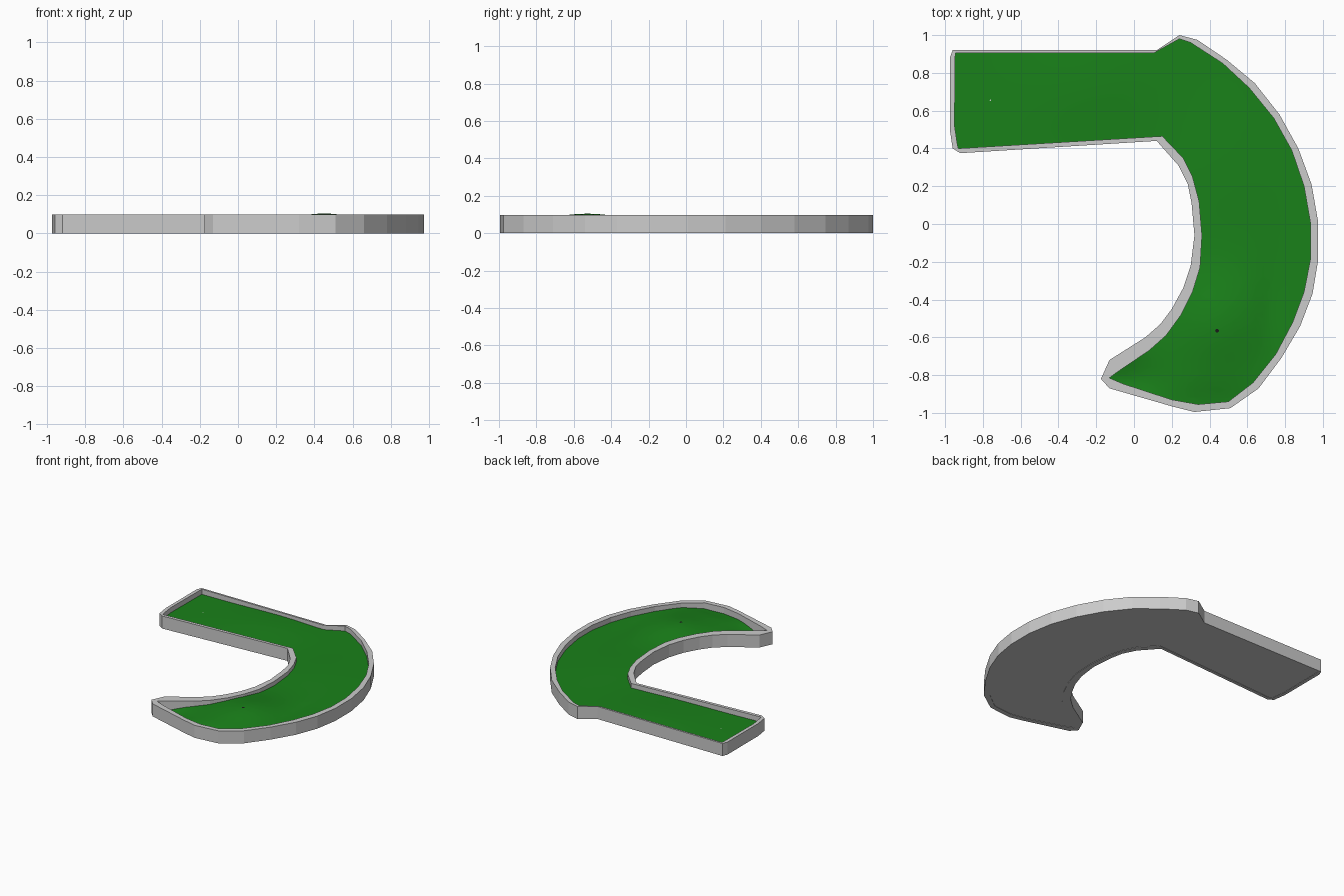
import bpy, bmesh
from math import exp
from mathutils import Vector

if "Cube" in bpy.data.objects:
    bpy.data.objects.remove(bpy.data.objects["Cube"])

# matched outlines of the kerb, clockwise from the top left corner
OUTER = [(-.96, .92), (.12, .92), (.24, 1), (.335, .975), (.49, .87), (.64, .745), (.77, .58),
         (.87, .40), (.94, .21), (.975, .01), (.975, -.19), (.945, -.37), (.88, -.54), (.78, -.71),
         (.66, -.87), (.51, -.975), (.32, -.995), (.2, -.965), (-.13, -.87), (-.175, -.82),
         (-.13, -.72), (.06, -.60), (.14, -.53), (.2, -.45), (.26, -.34), (.30, -.22), (.32, -.06),
         (.305, .11), (.285, .21), (.235, .31), (.12, .44), (-.92, .375), (-.96, .40), (-.975, .5), (-.975, .88)]
INNER = [(-.945, .905), (.105, .905), (.24, .98), (.30, .96), (.47, .85), (.61, .72), (.74, .56),
         (.835, .39), (.90, .2), (.935, 0), (.935, -.18), (.90, -.36), (.84, -.52), (.75, -.69),
         (.63, -.84), (.50, -.94), (.34, -.955), (.2, -.93), (-.06, -.845), (-.13, -.815),
         (-.09, -.785), (.08, -.67), (.17, -.59), (.25, -.48), (.31, -.36), (.35, -.23), (.36, -.06),
         (.345, .12), (.31, .25), (.26, .35), (.15, .465), (-.93, .40), (-.935, .42), (-.95, .52), (-.947, .88)]
HEIGHT = 0.098


def material(name, color):
    m = bpy.data.materials.new(name)
    m.diffuse_color = color
    m.use_nodes = True
    m.node_tree.nodes["Principled BSDF"].inputs["Base Color"].default_value = m.diffuse_color
    return m


def finish(bm, name, mat=None):
    mesh = bpy.data.meshes.new(name)
    bm.to_mesh(mesh)
    bm.free()
    obj = bpy.data.objects.new(name, mesh)
    bpy.context.collection.objects.link(obj)
    if mat:
        mesh.materials.append(mat)
    return obj


def bump(x, y, cx, cy, rx, ry):
    return exp(-((x - cx) / rx) ** 2 - ((y - cy) / ry) ** 2)


def turf_height(x, y):
    z = .058
    z += .046 * bump(x, y, .45, -.53, .22, .26)
    z += .018 * bump(x, y, -.25, .75, .35, .3)
    z += .010 * bump(x, y, .45, .25, .3, .4)
    z -= .010 * bump(x, y, .72, -.45, .07, .25)
    z -= .045 * bump(x, y, -.10, -.83, .2, .12)
    z -= .012 * bump(x, y, .40, -.95, .25, .08)
    return z


# kerb: a square-section ring around the course
bm = bmesh.new()
loops = [[bm.verts.new((x, y, z)) for x, y in line]
         for line, z in ((OUTER, 0), (OUTER, HEIGHT), (INNER, HEIGHT), (INNER, 0))]
n = len(OUTER)
for k in range(4):
    a, b = loops[k], loops[(k + 1) % 4]
    for i in range(n):
        j = (i + 1) % n
        bm.faces.new((a[i], a[j], b[j], b[i]))
bmesh.ops.recalc_face_normals(bm, faces=bm.faces)
finish(bm, "kerb")

# base plate underneath
bm = bmesh.new()
bm.faces.new([bm.verts.new((x, y, .003)) for x, y in INNER])
bmesh.ops.recalc_face_normals(bm, faces=bm.faces)
bm.normal_update()
for f in bm.faces:
    if f.normal.z > 0:
        f.normal_flip()
finish(bm, "base_plate")

# turf: inner outline sliced into a fine grid, then moulded with bumps
bm = bmesh.new()
bm.faces.new([bm.verts.new((x, y, 0)) for x, y in INNER])
bmesh.ops.triangulate(bm, faces=bm.faces[:])
for axis in (Vector((1, 0, 0)), Vector((0, 1, 0))):
    for i in range(-24, 25):
        bmesh.ops.bisect_plane(bm, geom=bm.verts[:] + bm.edges[:] + bm.faces[:], dist=1e-5,
                               plane_co=axis * (i * .04 + .003), plane_no=axis)
bmesh.ops.triangulate(bm, faces=bm.faces[:])
bm.normal_update()
for f in bm.faces:
    if f.normal.z < 0:
        f.normal_flip()
    f.smooth = True
for v in bm.verts:
    v.co.z = turf_height(v.co.x, v.co.y)
finish(bm, "turf", material("green_turf", (.01, .22, .01, 1)))


# small round spots on the turf
def spot(name, x, y, r, mat):
    bm = bmesh.new()
    bmesh.ops.create_circle(bm, cap_ends=True, segments=12, radius=r)
    finish(bm, name, mat).location = (x, y, turf_height(x, y) + .002)


spot("cup", .44, -.565, .01, material("cup_black", (.01, .01, .01, 1)))
spot("tee_mark", -.76, .655, .004, material("tee_white", (.8, .8, .8, 1)))
